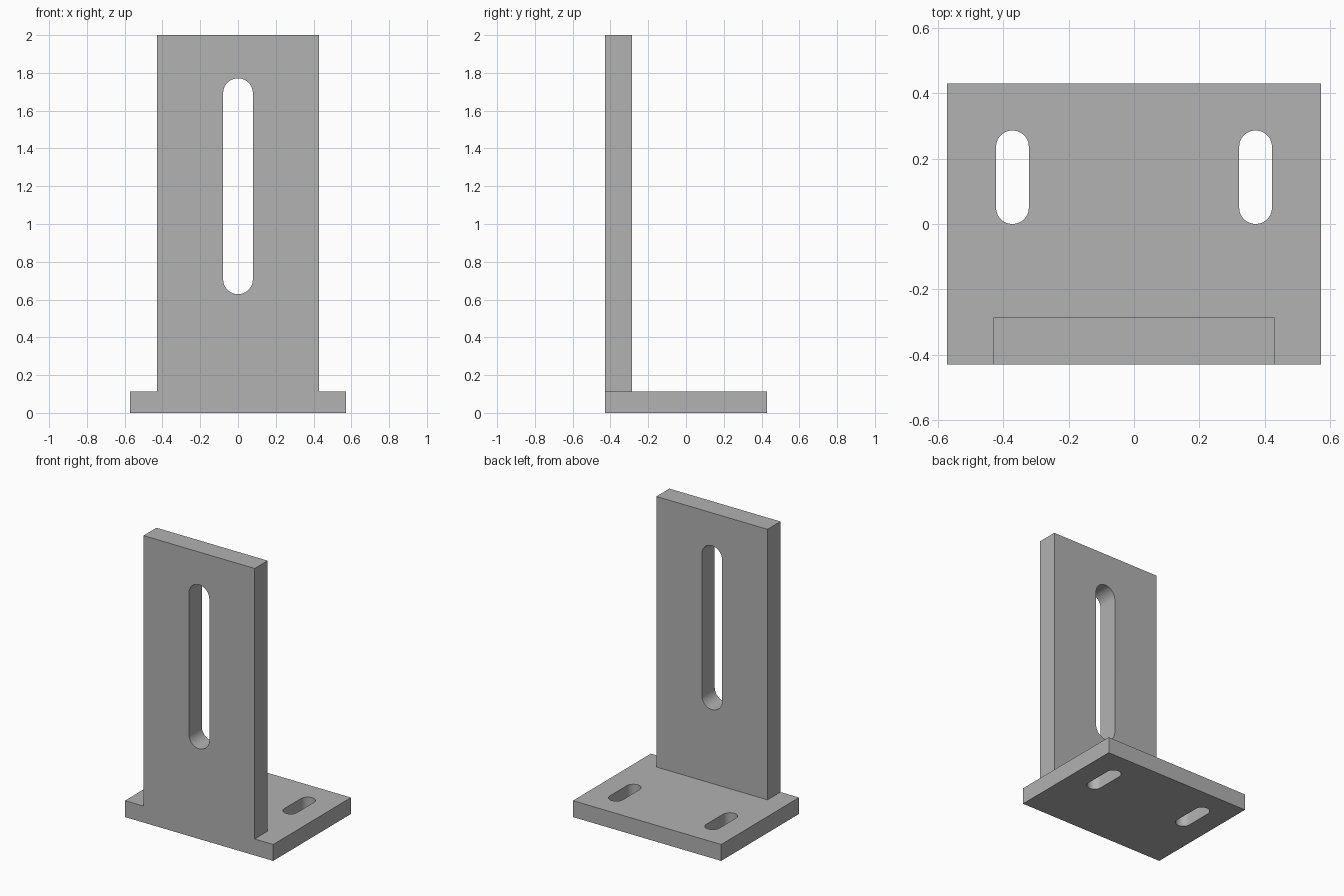
import bpy, bmesh
from math import sin, cos, pi, radians
from mathutils import Matrix, Vector

cube = bpy.data.objects.get("Cube")
if cube:
    bpy.data.objects.remove(cube, do_unlink=True)

U = 2 / 140  # one millimetre in model units

steel = bpy.data.materials.new("plain_grey")
steel.use_nodes = True
steel.diffuse_color = (0.445, 0.445, 0.445, 1)
steel.node_tree.nodes["Principled BSDF"].inputs["Base Color"].default_value = steel.diffuse_color


def finish(name, bm):
    bmesh.ops.recalc_face_normals(bm, faces=bm.faces)
    mesh = bpy.data.meshes.new(name)
    bm.to_mesh(mesh)
    bm.free()
    mesh.materials.append(steel)
    obj = bpy.data.objects.new(name, mesh)
    bpy.context.collection.objects.link(obj)
    return obj


def box(name, low, high):
    """Box between two corners, in millimetres."""
    low, high = Vector(low) * U, Vector(high) * U
    bm = bmesh.new()
    bmesh.ops.create_cube(bm, size=1)
    bmesh.ops.scale(bm, vec=high - low, verts=bm.verts)
    bmesh.ops.translate(bm, vec=(low + high) / 2, verts=bm.verts)
    return finish(name, bm)


def slot(name, centre, width, length, depth, turn=0, steps=24):
    """Round-ended cutter, long along y and deep along z, turned about x."""
    r, half = width / 2, (length - width) / 2
    bm = bmesh.new()
    ring = []
    for side, start in ((1, 0), (-1, pi)):
        for i in range(steps + 1):
            a = start + pi * i / steps
            ring.append(bm.verts.new((r * cos(a), r * sin(a) + side * half, -depth / 2)))
    face = bm.faces.new(ring)
    top = bmesh.ops.extrude_face_region(bm, geom=[face])["geom"]
    bmesh.ops.translate(bm, vec=(0, 0, depth),
                        verts=[v for v in top if isinstance(v, bmesh.types.BMVert)])
    place = Matrix.Scale(U, 4) @ Matrix.Translation(centre) @ Matrix.Rotation(turn, 4, 'X')
    bm.transform(place)
    obj = finish(name, bm)
    obj.hide_render = True
    return obj


def combine(target, other, operation):
    mod = target.modifiers.new(operation.lower(), 'BOOLEAN')
    mod.operation, mod.solver, mod.object = operation, 'EXACT', other
    bpy.ops.object.select_all(action='DESELECT')
    bpy.context.view_layer.objects.active = target
    target.select_set(True)
    bpy.ops.object.modifier_apply(modifier=mod.name)
    bpy.data.objects.remove(other, do_unlink=True)


# Base plate and upright joined flush at the front
bracket = box("angle_bracket", (-40, -30, 0), (40, 30, 8))
upright = box("upright_plate", (-30, -30, 4), (30, -20, 140))
combine(bracket, upright, 'UNION')

# Tall adjustment slot in the upright
combine(bracket, slot("upright_slot", (0, -25, 84), 11, 80, 20, radians(90)), 'DIFFERENCE')

# Pair of mounting slots in the base
for side in (-1, 1):
    combine(bracket, slot("base_slot", (26 * side, 10, 4), 7, 20, 16), 'DIFFERENCE')

# Smooth slot ends, sharp plate edges
bpy.ops.object.shade_smooth_by_angle(angle=radians(30))
